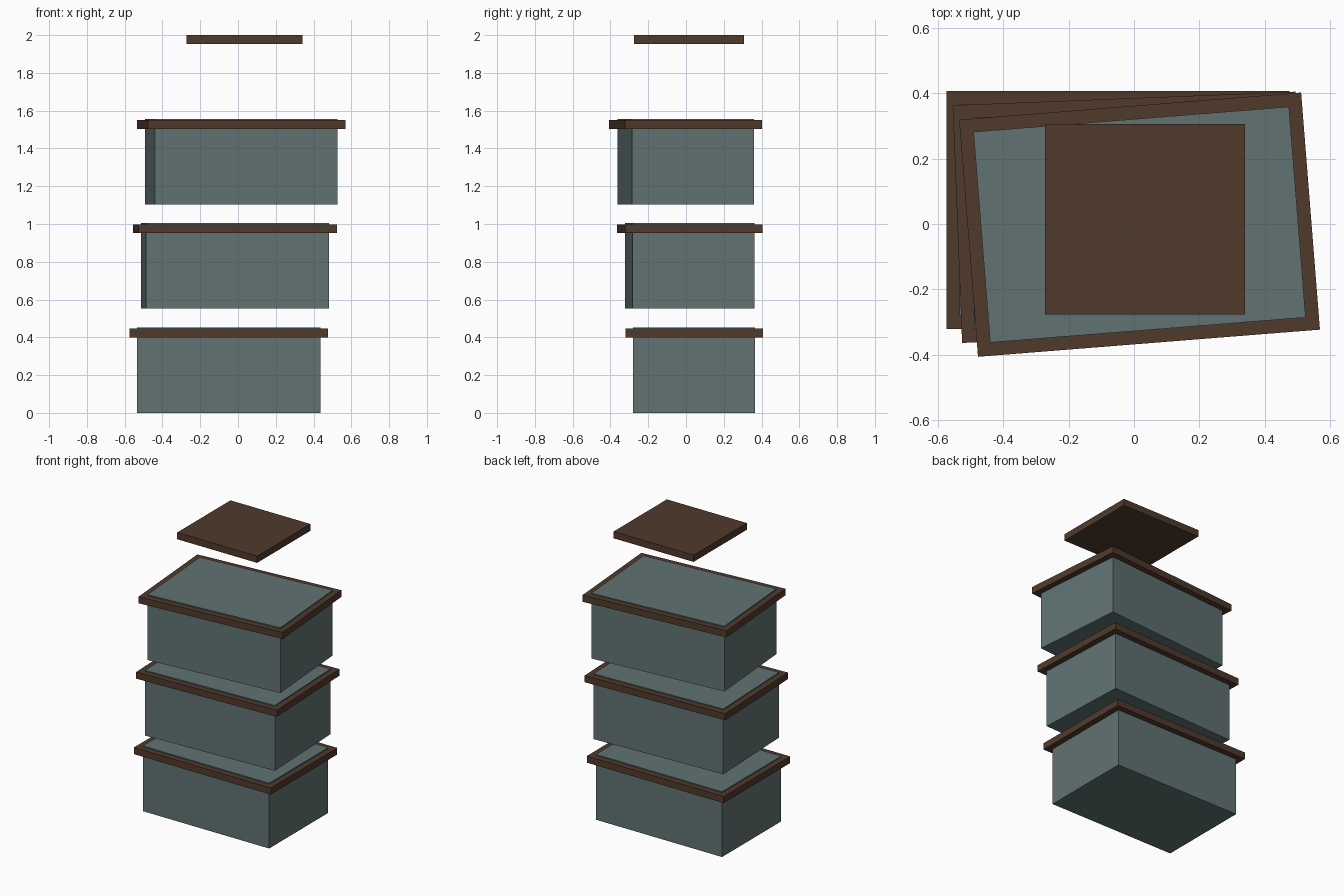
import bpy, math

if "Cube" in bpy.data.objects:
    bpy.data.objects.remove(bpy.data.objects["Cube"])


def material(name, color):
    m = bpy.data.materials.new(name)
    m.diffuse_color = (*color, 1)
    m.use_nodes = True
    m.node_tree.nodes["Principled BSDF"].inputs["Base Color"].default_value = m.diffuse_color
    return m


def block(name, x, y, z0, z1, w, d, angle, mat):
    bpy.ops.mesh.primitive_cube_add(size=1, location=(x, y, (z0 + z1) / 2),
                                    rotation=(0, 0, math.radians(angle)))
    ob = bpy.context.object
    ob.name = name
    ob.scale = (w, d, z1 - z0)
    ob.data.materials.append(mat)
    return ob


slate = material("slate", (0.12, 0.17, 0.17))
brown = material("brown", (0.08, 0.042, 0.025))

# Three stacked crates, each shifted and turned a little more than the one below
for i in range(3):
    x, y, z, a = -0.049 + 0.033 * i, 0.043 - 0.0225 * i, 0.552 * i, -0.0 + 2.27 * i
    block(f"crate_body_{i + 1}", x, y, z, z + 0.453, 0.969, 0.647, a, slate)
    block(f"crate_rim_{i + 1}", x, y, z + 0.4, z + 0.446, 1.05, 0.728, a, brown)

# Loose square board hovering over the stack
block("top_board", 0.034, 0.015, 1.953, 2.0, 0.613, 0.583, 0, brown)
